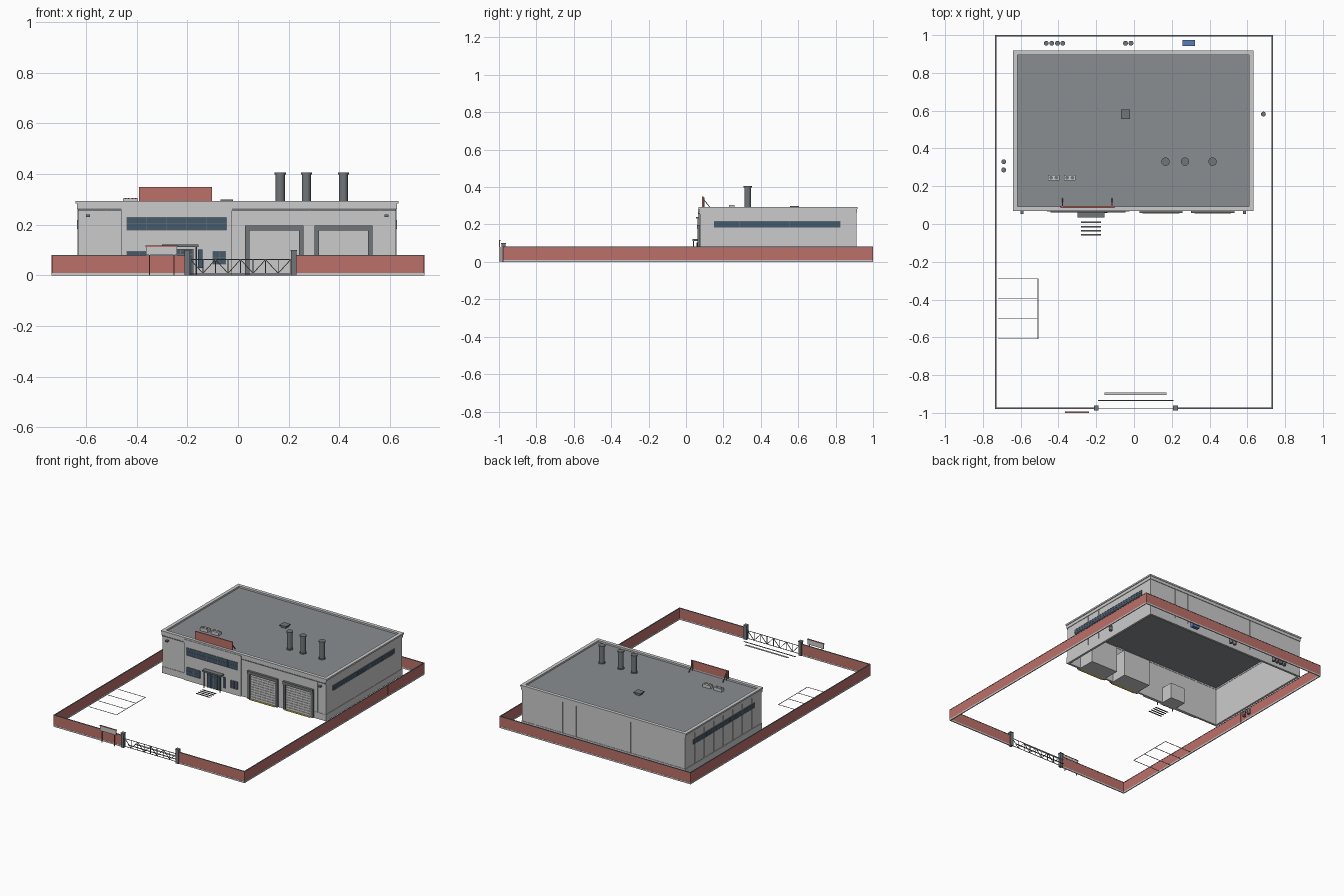
import bpy, bmesh, math
from mathutils import Matrix, Vector

if "Cube" in bpy.data.objects:
    bpy.data.objects.remove(bpy.data.objects["Cube"])


def mat(name, c):
    m = bpy.data.materials.new(name)
    m.diffuse_color = (*c, 1)
    m.use_nodes = True
    m.node_tree.nodes["Principled BSDF"].inputs["Base Color"].default_value = m.diffuse_color
    return m


RED = mat("brick_red", (0.5, 0.16, 0.14))
GLASS = mat("dark_glass", (0.06, 0.1, 0.15))
DARK = mat("dark_steel", (0.17, 0.18, 0.19))
ROOF = mat("roof_grey", (0.25, 0.27, 0.28))
WALL = mat("wall_grey", (0.55, 0.55, 0.53))
BLUE = mat("bin_blue", (0.1, 0.2, 0.45))
YELLOW = mat("safety_yellow", (0.7, 0.55, 0.08))


def finish(name, bm, m):
    me = bpy.data.meshes.new(name)
    bm.to_mesh(me)
    bm.free()
    ob = bpy.data.objects.new(name, me)
    bpy.context.collection.objects.link(ob)
    if m:
        me.materials.append(m)
    return ob


def boxes(name, items, m=None):
    """Each item: x0, x1, y0, y1, z0, z1."""
    bm = bmesh.new()
    for x0, x1, y0, y1, z0, z1 in items:
        M = Matrix.Translation(((x0 + x1) / 2, (y0 + y1) / 2, (z0 + z1) / 2))
        bmesh.ops.create_cube(bm, size=1, matrix=M @ Matrix.Diagonal((x1 - x0, y1 - y0, z1 - z0, 1)))
    return finish(name, bm, m)


def cyls(name, items, m=None, n=16):
    """Each item: x, y, z0, z1, radius."""
    bm = bmesh.new()
    for x, y, z0, z1, r in items:
        bmesh.ops.create_cone(bm, cap_ends=True, segments=n, radius1=r, radius2=r, depth=z1 - z0,
                              matrix=Matrix.Translation((x, y, (z0 + z1) / 2)))
    return finish(name, bm, m)


def bars(name, segs, t, m=None):
    """Square bars between point pairs."""
    bm = bmesh.new()
    for a, b in segs:
        a, b = Vector(a), Vector(b)
        d = b - a
        M = Matrix.Translation((a + b) / 2) @ d.to_track_quat('Z', 'Y').to_matrix().to_4x4()
        bmesh.ops.create_cube(bm, size=1, matrix=M @ Matrix.Diagonal((t, t, d.length, 1)))
    return finish(name, bm, m)


def ring(x0, x1, y0, y1, z0, z1, t):
    return [(x0, x1, y0, y0 + t, z0, z1), (x0, x1, y1 - t, y1, z0, z1),
            (x0, x0 + t, y0 + t, y1 - t, z0, z1), (x1 - t, x1, y0 + t, y1 - t, z0, z1)]


# Hall shell, open underneath, with roof and parapet
X0, X1, Y0, Y1 = -0.632, 0.624, 0.074, 0.911
boxes("hall_walls", ring(X0, X1, Y0, Y1, 0, 0.28, 0.012), WALL)
boxes("roof_slab", [(X0 + .01, X1 - .01, Y0 + .01, Y1 - .01, 0.272, 0.282)], ROOF)
boxes("parapet", ring(X0 - .004, X1 + .004, Y0 - .004, Y1 + .004, 0.262, 0.283, 0.018)
      + ring(X0 - .009, X1 + .009, Y0 - .006, Y1 + .007, 0.283, 0.294, 0.024), WALL)
boxes("plinth", [(X0 - .003, -.46, Y0 - .003, Y0, 0, .045), (.535, X1 + .003, Y0 - .003, Y0, 0, .045),
                 (X1, X1 + .003, Y0, Y1, 0, .045), (X0 - .003, X0, Y0, Y1, 0, .045),
                 (X0 - .003, X1 + .003, Y1, Y1 + .003, 0, .045)], WALL)
boxes("entrance_bay", [(-0.46, -0.023, 0.065, Y0, 0, 0.283)], WALL)
boxes("eaves_trim", [(X0, -0.46, Y0 - .006, Y0, 0.256, 0.263), (-0.023, X1, Y0 - .006, Y0, 0.256, 0.263)], DARK)

# Cladding seams
seams = [(x, x + .002, Y0 - .0015, Y0, .045, .256) for x in (-.575, -.52, .28, .56, .6)]
for i in range(1, 12):
    x = X0 + (X1 - X0) * i / 12
    seams.append((x, x + .002, Y1, Y1 + .0015, .045, .262))
for i in range(1, 8):
    y = Y0 + (Y1 - Y0) * i / 8
    seams += [(X1, X1 + .0015, y, y + .002, .045, .262), (X0 - .0015, X0, y, y + .002, .045, .262)]
boxes("cladding_seams", seams, WALL)


def window(name, x0, x1, z0, z1, cols, rows, y=0.065):
    boxes(name + "_glass", [(x0, x1, y - .002, y + .004, z0, z1)], GLASS)
    t = .0012
    fr = [(x0 + (x1 - x0) * i / cols - t, x0 + (x1 - x0) * i / cols + t, y - .004, y, z0, z1) for i in range(cols + 1)]
    fr += [(x0, x1, y - .004, y, z0 + (z1 - z0) * i / rows - t, z0 + (z1 - z0) * i / rows + t) for i in range(rows + 1)]
    boxes(name + "_frame", fr, DARK)


# Front and side windows
window("upper_window", -0.44, -0.045, 0.178, 0.229, 5, 2)
window("lower_window_left", -0.44, -0.335, 0.043, 0.095, 2, 2)
window("lower_window_right", -0.1, -0.048, 0.043, 0.095, 2, 2)
for side, x in (("right", X1), ("left", X0)):
    boxes(side + "_window_band", [(x - .003, x + .003, 0.15, 0.825, 0.184, 0.217)], GLASS)
    boxes(side + "_window_bars", [(x - .004, x + .004, 0.15, 0.825, z - .001, z + .001) for z in (.184, .2, .217)]
          + [(x - .004, x + .004, y - .001, y + .001, .184, .217) for y in (.15, .285, .42, .555, .69, .825)], DARK)

# Entrance with lobby box, canopy, door and ground stripes
boxes("lobby", [(-0.285, -0.17, Y0, 0.17, 0.0, 0.11)], WALL)
boxes("entrance_door", [(-0.275, -0.178, 0.06, 0.068, 0.0, 0.1)], GLASS)
boxes("door_frame", [(x - .002, x + .002, .057, .066, 0, .102) for x in (-.277, -.252, -.227, -.202, -.177)]
      + [(-.279, -.175, .057, .066, .08, .084), (-.279, -.175, .057, .066, .1, .104)], DARK)
boxes("side_light", [(-0.158, -0.14, 0.059, 0.066, 0.028, 0.102)], GLASS)
boxes("canopy", [(-0.3, -0.155, 0.034, 0.066, 0.112, 0.122)], DARK)
cyls("canopy_posts", [(x, 0.04, 0, 0.112, 0.003) for x in (-.29, -.165)], DARK, 8)
boxes("walkway_stripes", [(-.28, -.175, y - .004, y + .004, 0, .003) for y in (-.058, -.036, -.014, .008)], DARK)

# Loading doors
for i, x0 in enumerate((0.028, 0.302)):
    x1 = x0 + 0.23
    n = "loading_door_%d" % (i + 1)
    boxes(n + "_box", [(x0 + .01, x1 - .01, Y0 - .001, 0.2, 0, 0.185)], WALL)
    boxes(n + "_surround", [(x0, x0 + .018, .062, Y0, 0, .192), (x1 - .018, x1, .062, Y0, 0, .192),
                            (x0, x1, .058, Y0, .176, .196)], DARK)
    boxes(n + "_slats", [(x0 + .018, x1 - .018, .069, Y0, .004 + .0172 * k, .0195 + .0172 * k) for k in range(10)], WALL)
    boxes(n + "_sill", [(x0 + .018, x1 - .018, .056, Y0, 0, .004)], YELLOW)

# Wall lamps
boxes("wall_lamps", [(x - .008, x + .008, .054, Y0, .231, .24) for x in (-.592, .586)], DARK)

# Roof equipment
stacks = [(x, 0.33) for x in (0.167, 0.27, 0.416)]
cyls("chimneys", [(x, y, .28, .4, .018) for x, y in stacks], DARK, 20)
cyls("chimney_collars", [(x, y, .398, .406, .022) for x, y in stacks]
     + [(x, y, .28, .288, .022) for x, y in stacks], DARK, 20)
boxes("roof_vent", [(-.063, -.027, .562, .598, .28, .294), (-.07, -.02, .555, .605, .294, .3)], DARK)
for i, x in enumerate((-.425, -.34)):
    boxes("cooling_unit_%d" % (i + 1), [(x - .03, x + .03, .23, .26, .28, .303)], WALL)
    cyls("cooling_fan_%d" % (i + 1), [(x + s, .245, .303, .305, .01) for s in (-.014, .014)], DARK)
boxes("roof_sign_board", [(-.39, -.103, .086, .094, .292, .349)], RED)
bars("roof_sign_braces", [((x, .094, .335), (x, .135, .282)) for x in (-.378, -.117)]
     + [((x, .096, .28), (x, .096, .345)) for x in (-.378, -.117)], .004, DARK)

# Perimeter wall with base, coping and piers
FX, FY0, FY1, PL, PR = 0.732, -0.975, 0.997, -0.2, 0.22


def fence(z0, z1, t):
    h = t / 2
    return [(-FX - h, -FX + h, FY0 - h, FY1 + h, z0, z1), (FX - h, FX + h, FY0 - h, FY1 + h, z0, z1),
            (-FX, FX, FY1 - h, FY1 + h, z0, z1),
            (-FX, PL, FY0 - h, FY0 + h, z0, z1), (PR, FX, FY0 - h, FY0 + h, z0, z1)]


boxes("perimeter_wall", fence(.01, .077, .005), RED)
boxes("perimeter_base", fence(0, .01, .007), WALL)
boxes("perimeter_coping", fence(.077, .081, .007), DARK)
boxes("perimeter_piers", [(s * FX - .0035, s * FX + .0035, y - .004, y + .004, 0, .08)
                          for s in (-1, 1) for y in (-.58, -.19, .2, .6)], RED)

# Gate
boxes("gate_posts", [(x - .011, x + .011, FY0 - .011, FY0 + .011, 0, .096) for x in (PL, PR)]
      + [(x - .013, x + .013, FY0 - .013, FY0 + .013, .096, .1) for x in (PL, PR)], DARK)
g0, g1, n = -.188, .208, 8
seg = [((g0, FY0, z), (g1, FY0, z)) for z in (.008, .062)]
for i in range(n + 1):
    x = g0 + (g1 - g0) * i / n
    seg.append(((x, FY0, .008), (x, FY0, .062)))
    if i < n:
        a, b = (.008, .062) if i % 2 else (.062, .008)
        seg.append(((x, FY0, a), (x + (g1 - g0) / n, FY0, b)))
bars("sliding_gate", seg, .003, DARK)
boxes("gate_track", [(-.19, .21, -.938, -.932, 0, .003)], DARK)
boxes("stop_line", [(-.157, .173, -.906, -.892, 0, .002)], WALL)

# Gate sign
boxes("gate_sign_panel", [(-.363, -.24, -.9985, -.9935, .08, .112)], WALL)
boxes("gate_sign_cap", [(-.366, -.237, -1.0, -.992, .112, .117)], RED)
boxes("gate_sign_legs", [(x - .002, x + .002, -.997, -.993, 0, .08) for x in (-.35, -.252)], RED)

# Parking bay lines
boxes("parking_lines", [(-.72, -.508, y - .002, y + .002, 0, .002) for y in (-.29, -.396, -.502, -.608)]
      + [(-.51, -.506, -.61, -.288, 0, .002)], WALL)

# Drums and bin around the yard
drums = [(x, .957) for x in (-.465, -.435, -.405, -.377, -.045, -.016)] + [(-.69, .33), (-.69, .286), (.685, .582)]
cyls("drums", [(x, y, 0, .034, .0115) for x, y in drums], DARK)
cyls("drum_rims", [(x, y, z, z + .002, .0128) for x, y in drums for z in (.01, .022, .033)], DARK)
boxes("waste_bin", [(.263, .317, .947, .971, 0, .032)], BLUE)
boxes("waste_bin_lid", [(.258, .322, .943, .975, .032, .036), (.28, .3, .953, .963, .036, .039)], BLUE)
